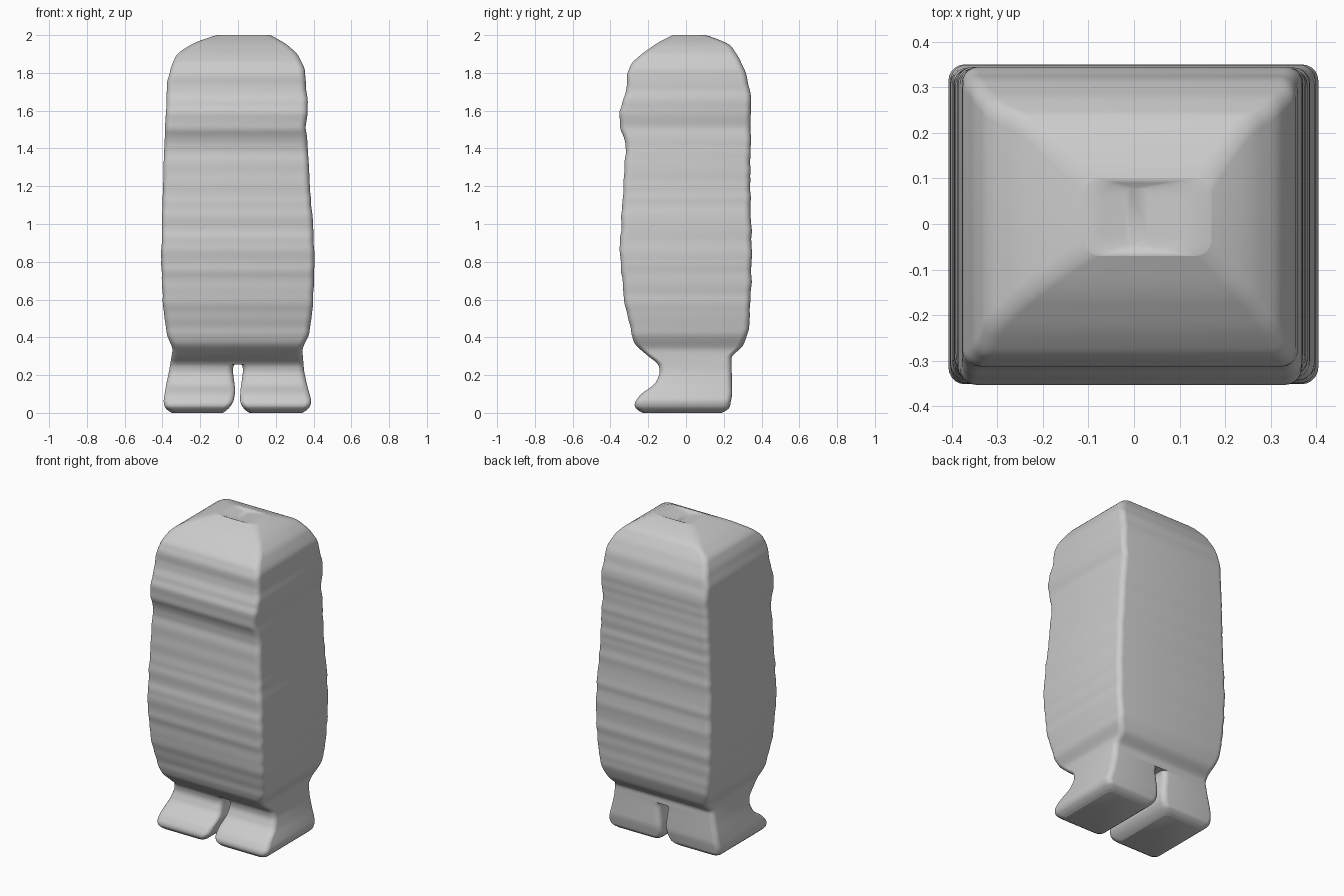
import bpy
import bmesh
import math
import random

random.seed(4)
TOP = 2.0

default_cube = bpy.data.objects.get("Cube")
if default_cube:
    bpy.data.objects.remove(default_cube, do_unlink=True)

# Outline of each side as (height, distance) points
RIGHT_SIDE = [(0, -.35), (.02, -.385), (.06, -.395), (.15, -.38), (.22, -.365),
              (.34, -.345), (.41, -.375), (.55, -.395), (.8, -.407), (1.1, -.4),
              (1.4, -.39), (1.75, -.375), (1.83, -.355), (1.9, -.325),
              (1.95, -.25), (1.98, -.18), (2, -.11)]
LEFT_SIDE = [(0, .34), (.02, .375), (.06, .39), (.15, .365), (.22, .35),
             (.34, .34), (.41, .375), (.55, .395), (.8, .405), (1, .397),
             (1.2, .38), (1.47, .365), (1.51, .355), (1.57, .367), (1.65, .372),
             (1.71, .36), (1.82, .355), (1.9, .315), (1.95, .26), (1.98, .21), (2, .17)]
FRONT = [(0, -.23), (.02, -.267), (.05, -.275), (.1, -.24), (.15, -.165),
         (.21, -.137), (.26, -.145), (.3, -.2), (.36, -.27), (.5, -.31),
         (.65, -.335), (.85, -.35), (1.1, -.34), (1.43, -.315), (1.5, -.347),
         (1.6, -.353), (1.7, -.315), (1.8, -.31), (1.85, -.29), (1.9, -.235),
         (1.96, -.15), (1.99, -.09), (2, -.07)]
BACK = [(0, .19), (.02, .23), (.1, .245), (.3, .24), (.35, .3), (.43, .33),
        (.6, .343), (.8, .35), (1.3, .34), (1.6, .345), (1.7, .34), (1.8, .32),
        (1.88, .28), (1.95, .235), (1.99, .14), (2, .1)]
# Inner outline of each foot
RIGHT_INNER = [(0, -.08), (.02, -.05), (.06, -.023), (.12, -.014), (.2, -.025), (.24, -.028), (.27, -.01)]
LEFT_INNER = [(0, .06), (.02, .03), (.06, .01), (.12, .013), (.2, .024), (.24, .028), (.27, .01)]


def lookup(points, z):
    """Straight-line reading of an outline."""
    for (za, a), (zb, b) in zip(points, points[1:]):
        if z <= zb:
            return a + (b - a) * max(0, z - za) / (zb - za)
    return points[-1][1]


def outline(points, z):
    """Softened reading of an outline."""
    d = min(.014, z, TOP - z)
    return sum(lookup(points, z + k * d) for k in (-1, -.5, 0, .5, 1)) / 5


def make_ripple(size):
    """Fine uneven horizontal folds."""
    knots = [(i * .03, random.uniform(-size, size)) for i in range(70)]

    def ripple(z):
        fade = max(0, min(1, (z - .34) * 10, (1.9 - z) * 10))
        return outline(knots, z) * fade
    return ripple


front_ripple = make_ripple(.005)
back_ripple = make_ripple(.004)
side_ripple = make_ripple(.002)


def ring_points(x0, x1, y0, y1, radius=.035, steps=5):
    """Rounded rectangle cross-section."""
    r = min(radius, (x1 - x0) * .45, (y1 - y0) * .45)
    corners = [(x1 - r, y1 - r), (x0 + r, y1 - r), (x0 + r, y0 + r), (x1 - r, y0 + r)]
    for quarter, (cx, cy) in enumerate(corners):
        for s in range(steps + 1):
            a = (quarter + s / steps) * math.pi / 2
            yield cx + r * math.cos(a), cy + r * math.sin(a)


def loft(name, sections, material):
    """Skin a stack of (z, x0, x1, y0, y1) sections."""
    bm = bmesh.new()
    rings = []
    for z, *box in sections:
        rings.append([bm.verts.new((x, y, z)) for x, y in ring_points(*box)])
    n = len(rings[0])
    for low, high in zip(rings, rings[1:]):
        for i in range(n):
            j = (i + 1) % n
            bm.faces.new((low[i], low[j], high[j], high[i]))
    bm.faces.new(rings[0][::-1])
    bm.faces.new(rings[-1])
    for face in bm.faces:
        face.smooth = True
    mesh = bpy.data.meshes.new(name)
    bm.to_mesh(mesh)
    bm.free()
    mesh.materials.append(material)
    obj = bpy.data.objects.new(name, mesh)
    bpy.context.collection.objects.link(obj)
    bpy.context.view_layer.objects.active = obj
    bpy.ops.object.select_all(action='DESELECT')
    obj.select_set(True)
    bpy.ops.object.shade_smooth_by_angle(angle=math.radians(50))
    return obj


grey = bpy.data.materials.new("light grey")
grey.use_nodes = True
grey.diffuse_color = (.6, .6, .6, 1)
grey.node_tree.nodes["Principled BSDF"].inputs["Base Color"].default_value = (.6, .6, .6, 1)

# Body: tall rounded block with a brow bulge and a domed top
body_rows = []
start, count = .255, 150
for i in range(count + 1):
    t = i / count
    z = start + (TOP - start) * math.sin(t * math.pi / 2) ** 1.2
    body_rows.append((z,
                      outline(RIGHT_SIDE, z) - side_ripple(z),
                      outline(LEFT_SIDE, z) + side_ripple(z),
                      outline(FRONT, z) + front_ripple(z),
                      outline(BACK, z) + back_ripple(z)))
# Shallow dip across the crown
body_rows.append((1.996, -.07, .1, -.06, .09))
body_rows.append((1.985, -.02, .03, -.05, .08))
loft("body", body_rows, grey)

# Feet: flared blocks with toes, separated by a narrow gap
for name, x_low, x_high in (("right_foot", RIGHT_SIDE, RIGHT_INNER),
                            ("left_foot", LEFT_INNER, LEFT_SIDE)):
    rows = []
    for i in range(37):
        z = .27 * (i / 36) ** 1.5
        rows.append((z, outline(x_low, z), outline(x_high, z),
                     outline(FRONT, z), outline(BACK, z)))
    loft(name, rows, grey)
